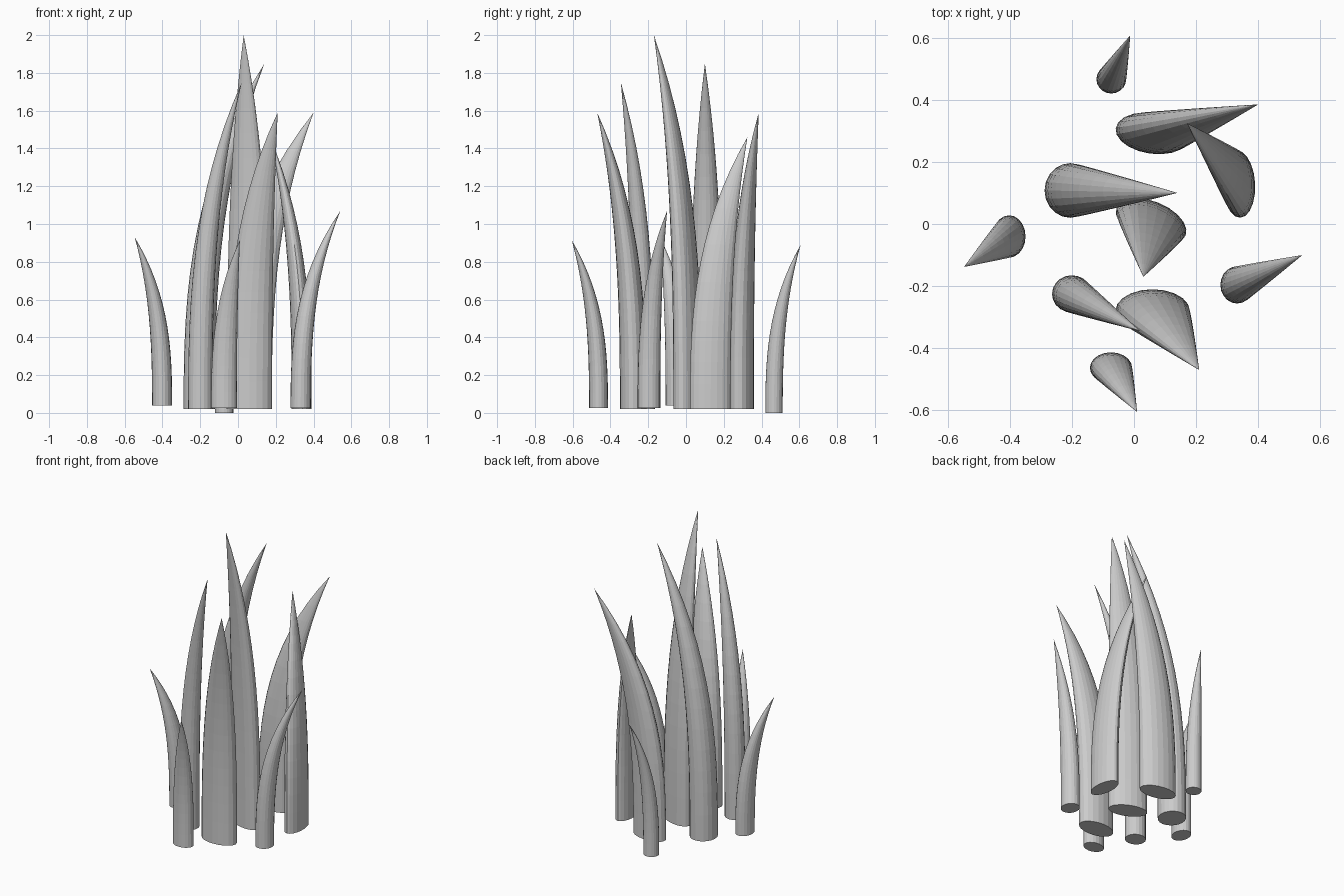
import bpy, bmesh
from math import cos, sin, pi, radians

if "Cube" in bpy.data.objects:
    bpy.data.objects.remove(bpy.data.objects["Cube"])

SIDES, RINGS = 20, 14


def blade(name, base, tip, radii, angle=0):
    """Tapered blade: rises upright from an oval foot, then leans to a point."""
    bm = bmesh.new()
    a = radians(angle)
    rings = []
    for i in range(RINGS):
        t = (i / RINGS) ** 0.9
        lean, width = t ** 2.7, 1 - t ** 2.8
        cx = base[0] + (tip[0] - base[0]) * lean
        cy = base[1] + (tip[1] - base[1]) * lean
        cz = base[2] + (tip[2] - base[2]) * t
        ring = []
        for k in range(SIDES):
            u = radii[0] * width * cos(2 * pi * k / SIDES)
            v = radii[1] * width * sin(2 * pi * k / SIDES)
            ring.append(bm.verts.new((cx + u * cos(a) - v * sin(a),
                                      cy + u * sin(a) + v * cos(a), cz)))
        rings.append(ring)
    end = bm.verts.new(tip)
    bm.faces.new(rings[0][::-1])
    for k in range(SIDES):
        n = (k + 1) % SIDES
        for lo, hi in zip(rings, rings[1:]):
            bm.faces.new((lo[k], lo[n], hi[n], hi[k]))
        bm.faces.new((rings[-1][k], rings[-1][n], end))
    mesh = bpy.data.meshes.new(name)
    bm.to_mesh(mesh)
    bm.free()
    bpy.context.collection.objects.link(bpy.data.objects.new(name, mesh))


# Tall inner blades
blade("centre_blade", (.055, .008, .02), (.03, -.17, 2.0), (.12, .065), -22)
blade("left_tall_blade", (-.205, .108, .02), (.14, .10, 1.85), (.083, .088))
blade("back_tall_blade", (.06, .292, .02), (.40, .385, 1.59), (.12, .066), -8)
blade("right_tall_blade", (.337, .128, .02), (.17, .325, 1.46), (.108, .053), 93)
blade("front_tall_blade", (.06, -.28, .02), (.21, -.47, 1.59), (.12, .07))
blade("front_left_blade", (-.20, -.225, .02), (.02, -.345, 1.75), (.064, .06))

# Short outer blades
blade("left_short_blade", (-.402, -.04, .04), (-.547, -.138, .93), (.053, .068))
blade("back_short_blade", (-.073, .466, 0), (-.012, .607, .89), (.048, .046))
blade("right_short_blade", (.332, -.196, .025), (.542, -.1, 1.07), (.054, .06))
blade("front_short_blade", (-.074, -.463, .025), (.01, -.605, .915), (.068, .05))
